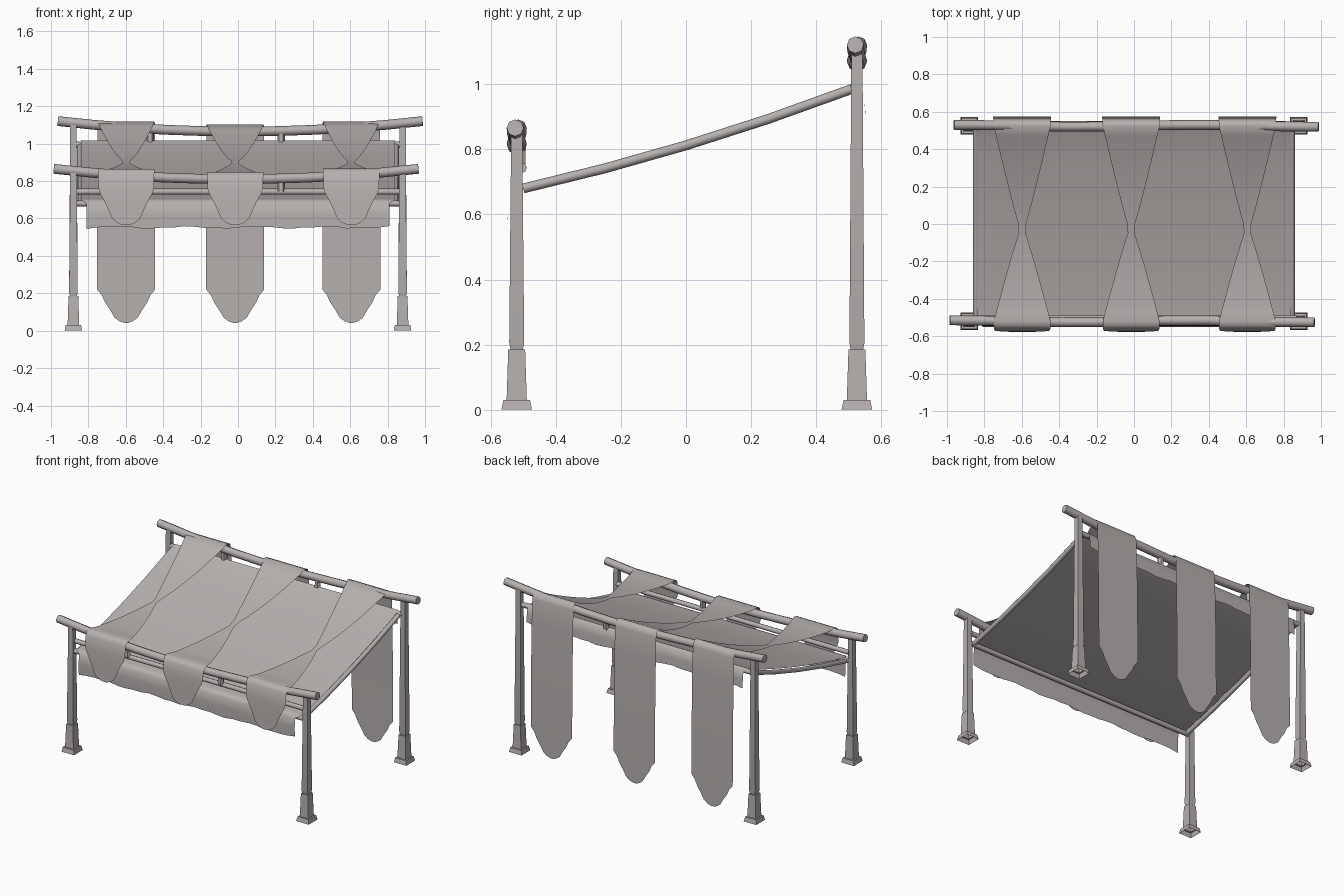
import bpy, bmesh, math
from mathutils import Vector

cube = bpy.data.objects.get("Cube")
if cube:
    bpy.data.objects.remove(cube)

mat = bpy.data.materials.new("warm_grey")
mat.use_nodes = True
GREY = (0.47, 0.44, 0.43, 1)
mat.diffuse_color = GREY
mat.node_tree.nodes["Principled BSDF"].inputs["Base Color"].default_value = GREY


def loft(name, rows, closed=False, caps=(False, False), angle=40):
    """Skin a list of point rows into one mesh object."""
    bm = bmesh.new()
    vs = [[bm.verts.new(p) for p in row] for row in rows]
    n = len(vs[0])
    for a, b in zip(vs, vs[1:]):
        for i in range(n if closed else n - 1):
            j = (i + 1) % n
            bm.faces.new((a[i], a[j], b[j], b[i]))
    if caps[0]:
        bm.faces.new(vs[0][::-1])
    if caps[1]:
        bm.faces.new(vs[-1])
    bmesh.ops.recalc_face_normals(bm, faces=bm.faces)
    mesh = bpy.data.meshes.new(name)
    bm.to_mesh(mesh)
    bm.free()
    mesh.materials.append(mat)
    ob = bpy.data.objects.new(name, mesh)
    bpy.context.collection.objects.link(ob)
    bpy.ops.object.select_all(action='DESELECT')
    ob.select_set(True)
    bpy.context.view_layer.objects.active = ob
    bpy.ops.object.shade_smooth_by_angle(angle=math.radians(angle))
    return ob


def tube(name, path, radius, sides=8):
    """Round pole following a path."""
    path = [Vector(p) for p in path]
    rows = []
    for i, p in enumerate(path):
        t = (path[min(i + 1, len(path) - 1)] - path[max(i - 1, 0)]).normalized()
        u = t.cross(Vector((0, 0, 1))).normalized()
        v = u.cross(t)
        rows.append([p + radius * (u * math.cos(a) + v * math.sin(a))
                     for a in (2 * math.pi * k / sides for k in range(sides))])
    return loft(name, rows, True, (True, True), 50)


def post(name, x, y, top):
    """Square post: foot, tapered plinth, slim shaft."""
    profile = [(0, .047), (.03, .041), (.03, .031), (.185, .026), (.185, .019),
               (.205, .023), (top, .017)]
    corners = [(-1, -1), (1, -1), (1, 1), (-1, 1)]
    rows = [[(x + cx * w, y + cy * w, z) for cx, cy in corners] for z, w in profile]
    loft(name, rows, True, (False, True), 20)


def bow(x):
    return 0.055 * (x / 0.97) ** 2


def rail_z(y):
    return 0.812 + 0.302 * y + 0.075 * y * y


# Posts and bowed top beams
for end, y, z, shift in (("front", -.52, .81, -.01), ("back", .525, 1.065, .012)):
    for side, x in (("left", .88), ("right", -.88)):
        post(f"{end}_{side}_post", x, y, z + .045)
    xs = [-.975 + 1.95 * i / 10 for i in range(11)]
    tube(f"{end}_beam", [(x + shift, y + .005 * math.sin(5 * x), z + bow(x)) for x in xs], .026)

# Sloping side rails
for side, x in (("left", .845), ("right", -.845)):
    tube(f"{side}_rail", [(x, y, rail_z(y)) for y in (-.5, -.25, 0, .25, .51)], .015)

# Cross bars carrying the awning
for name, y, z in (("front_lower_bar", -.515, .68), ("front_upper_bar", -.505, .743),
                   ("back_bar", .52, .995)):
    tube(name, [(-.87, y, z), (.87, y, z)], .016)

# Short pegs tying the beams to the bars
for end, y, z in (("front", -.51, .78), ("back", .525, 1.03)):
    for i, x in enumerate((-.47, .23)):
        tube(f"{end}_peg_{i + 1}", [(x, y - .001, z - .035), (x, y + .001, z + .035)], .02, 6)

# Awning cloth: front valance, sloping roof, back flap
cloth = [(-.548, .552), (-.55, .62), (-.546, .68), (-.53, .70), (-.505, .703)]
cloth += [(y, rail_z(y) + .02) for y in (-.4, -.25, -.1, .05, .2, .35, .48)]
cloth += [(.52, 1.016), (.542, 1.0), (.548, .95), (.552, .895)]
rows = []
for k, (y, z) in enumerate(cloth):
    hem = k in (0, len(cloth) - 1)
    half = .81 if k < 3 or k > 12 else .84
    row = []
    for i in range(29):
        x = half * (i / 14 - 1)
        wave = .005 * math.sin(17 * x) + .003 * math.sin(41 * x) if hem else 0
        row.append((x, y, z + wave))
    rows.append(row)
loft("awning_cloth", rows, angle=60)

# Banner cloths pinched in the middle: (y, z, half width)
front_tail = [(-.578, .565, .02), (-.577, .578, .05), (-.576, .60, .075), (-.575, .64, .092),
              (-.574, .69, .115), (-.572, .73, .138), (-.57, .76, .148), (-.562, .82, .15),
              (-.548, .843, .152), (-.52, .849, .152)]
back_tail = [(.525, 1.102, .152), (.55, 1.094, .153), (.56, 1.06, .154), (.566, .9, .155),
             (.572, .6, .155), (.575, .22, .155), (.575, .19, .13), (.575, .15, .112),
             (.575, .11, .085), (.575, .07, .062), (.575, .05, .035), (.575, .042, .01)]
span = []
for i in range(1, 20):
    y = -.52 + 1.045 * i / 20
    t = abs(y + .03) / (.49 if y < -.03 else .555)
    z = .906 + .245 * y + .24 * y * y
    span.append((y, z, .01 + .142 * t ** .9))
for side, cx in (("right", -.598), ("middle", -.015), ("left", .606)):
    rows = []
    for y, z, w in front_tail + span + back_tail:
        lift = bow(cx) * min(1, abs(y) / .52) * (1 if z > .8 else 0)
        rows.append([(cx + w * (s / 3 - 1), y, z + lift * .8) for s in range(7)])
    loft(f"{side}_banner", rows, angle=60)
